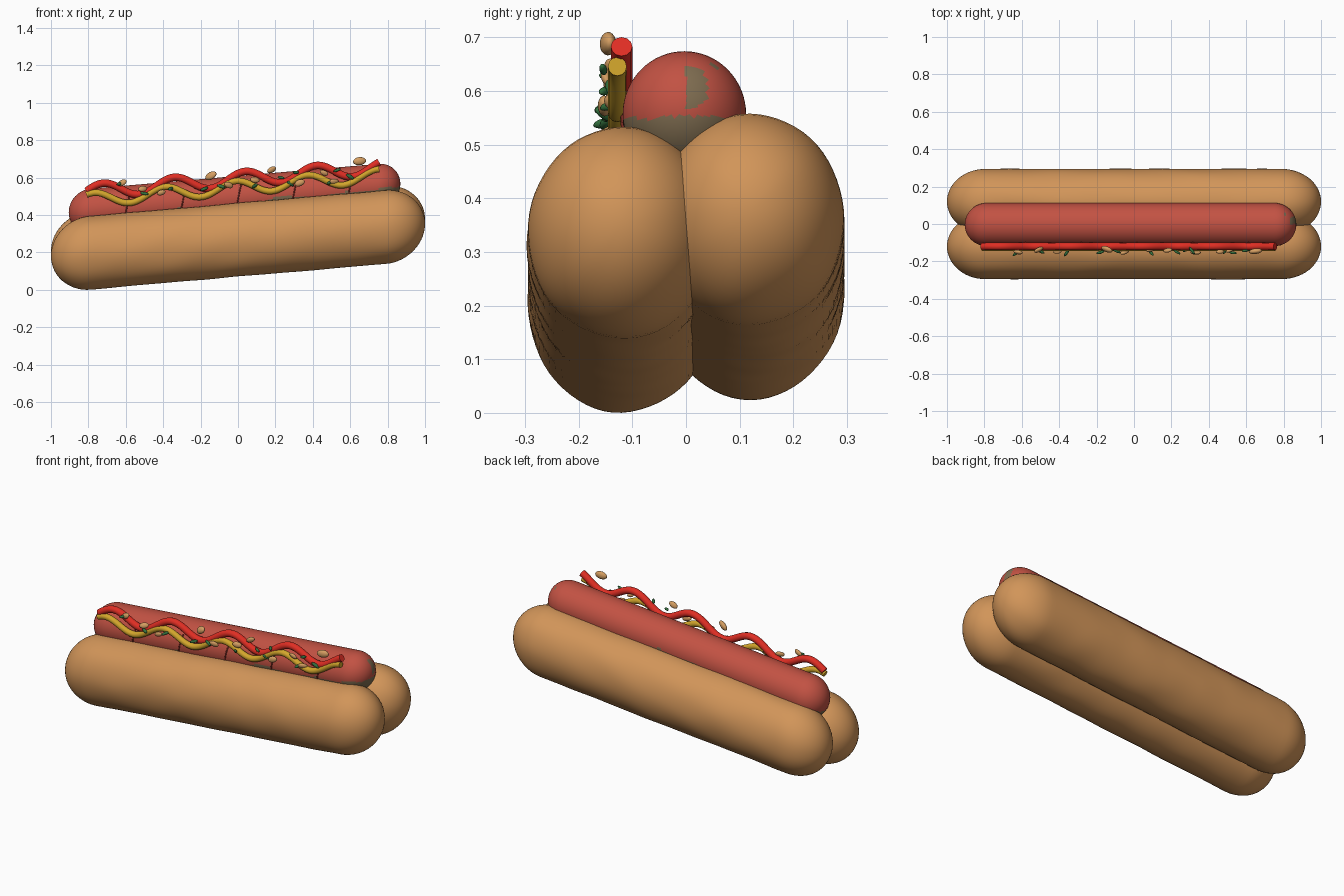
import bpy, bmesh, math, random
from mathutils import Vector, Matrix, Euler, noise

if "Cube" in bpy.data.objects:
    bpy.data.objects.remove(bpy.data.objects["Cube"])

random.seed(4)
SLOPE = 0.086  # the whole hot dog rises towards +x


def mat(name, r, g, b):
    m = bpy.data.materials.new(name)
    m.diffuse_color = (r, g, b, 1)
    m.use_nodes = True
    m.node_tree.nodes["Principled BSDF"].inputs["Base Color"].default_value = m.diffuse_color
    return m


BUN = mat("toasted bun", 0.64, 0.30, 0.10)
SAUSAGE = mat("sausage red", 0.54, 0.084, 0.056)
CHAR = mat("browned skin", 0.21, 0.15, 0.08)
GRILL = mat("grill mark", 0.25, 0.03, 0.02)
KETCHUP = mat("ketchup red", 0.74, 0.027, 0.017)
MUSTARD = mat("mustard yellow", 0.65, 0.38, 0.025)
RELISH = mat("relish green", 0.035, 0.17, 0.05)
ONION = mat("onion tan", 0.66, 0.34, 0.12)


def finish(name, bm, mats):
    bmesh.ops.recalc_face_normals(bm, faces=bm.faces)
    me = bpy.data.meshes.new(name)
    bm.to_mesh(me)
    bm.free()
    for m in mats:
        me.materials.append(m)
    for p in me.polygons:
        p.use_smooth = True
    ob = bpy.data.objects.new(name, me)
    bpy.context.collection.objects.link(ob)
    return ob


def capsule(name, x0, x1, cap, cy, cz, ry, rz, mats, wobble=0.0, rule=None):
    """Rounded bar along x, sheared up by SLOPE; rule picks a material index."""
    seg, n_cap, n_mid = 64, 14, 60
    rings = [(x0 + cap - cap * math.cos(a), math.sin(a))
             for a in (math.pi / 2 * i / n_cap for i in range(1, n_cap + 1))]
    a, b = x0 + cap, x1 - cap
    rings += [(a + (b - a) * i / n_mid, 1) for i in range(1, n_mid)]
    rings += [(x0 + x1 - x, r) for x, r in reversed(rings[:n_cap])]
    bm = bmesh.new()
    loops = []
    for x, r in rings:
        loop = []
        for k in range(seg):
            t = 2 * math.pi * k / seg
            c, s = math.cos(t), math.sin(t)
            w = r * (1 + wobble * noise.noise(Vector((x * 5, c * 1.5 + cy * 20, s * 1.5))))
            loop.append(bm.verts.new((x, cy + ry * w * c, cz + rz * w * s + SLOPE * x)))
        loops.append(loop)
    for p, q in zip(loops, loops[1:]):
        for k in range(seg):
            j = (k + 1) % seg
            bm.faces.new((p[k], p[j], q[j], q[k]))
    for loop, x in ((loops[0], x0), (loops[-1], x1)):
        tip = bm.verts.new((x, cy, cz + SLOPE * x))
        for k in range(seg):
            bm.faces.new((loop[k], loop[(k + 1) % seg], tip))
    if rule:
        for f in bm.faces:
            f.material_index = rule(f.calc_center_median())
    return finish(name, bm, mats)


# Bun halves
capsule("bun_front", -1, 1, 0.21, -0.12, 0.267, 0.175, 0.197, [BUN], 0.018)
capsule("bun_back", -1, 1, 0.21, 0.12, 0.292, 0.175, 0.197, [BUN], 0.018)

# Sausage, browned in ragged patches low down and at the right tip
SZ = 0.492


def browned(p):
    h = (p.z - SZ - SLOPE * p.x) / 0.117
    n = noise.noise(Vector((p.x * 5, p.y * 14, p.z * 14)))
    tip = p.x > 0.80 and 0 < p.y < 0.06 and h > 0.0 and n > -0.1
    return int(h + 0.5 * n < -0.28 or tip)


capsule("sausage", -0.905, 0.868, 0.117, -0.003, SZ, 0.115, 0.117,
        [SAUSAGE, CHAR], 0, browned)


def tube(name, pts, radius, material, res=4):
    cu = bpy.data.curves.new(name, "CURVE")
    cu.dimensions = "3D"
    cu.bevel_depth = radius
    cu.bevel_resolution = res
    cu.use_fill_caps = True
    sp = cu.splines.new("POLY")
    sp.points.add(len(pts) - 1)
    for q, co in zip(sp.points, pts):
        q.co = (*co, 1)
    cu.materials.append(material)
    sp.use_smooth = True
    ob = bpy.data.objects.new(name, cu)
    bpy.context.collection.objects.link(ob)


# Thin grill marks on the front of the sausage
for i in range(5):
    pts = []
    for k in range(13):
        t = math.radians(-40 + 75 * k / 12)
        x = -0.61 + 0.298 * i + 0.03 * k / 12
        pts.append((x, -0.003 - 0.115 * math.cos(t), SZ + SLOPE * x + 0.117 * math.sin(t)))
    tube(f"grill_mark_{i + 1}", pts, 0.004, GRILL, 1)


# Wavy sauce lines
def wave(name, y, z0, amp, peak, radius, material):
    pts = []
    for i in range(161):
        x = -0.81 + 1.565 * i / 160
        pts.append((x, y, z0 + 0.083 * x + amp * math.cos(2 * math.pi * (x - peak) / 0.38)))
    tube(name, pts, radius, material)


wave("ketchup", -0.120, 0.592, 0.038, 0.04, 0.020, KETCHUP)
wave("mustard", -0.128, 0.548, 0.035, -0.01, 0.0175, MUSTARD)


# Chopped toppings: (x, z, size)
def bits(name, places, y, shape, material, sub, spread):
    bm = bmesh.new()
    for x, z, s in places:
        rot = Euler((random.uniform(-0.5, 0.5), random.uniform(-0.6, 0.6),
                     random.uniform(-spread, spread))).to_matrix().to_4x4()
        m = (Matrix.Translation((x, y + random.uniform(-0.012, 0.008), z)) @ rot
             @ Matrix.Diagonal((shape[0] * s, shape[1] * s, shape[2] * s, 1)))
        bmesh.ops.create_icosphere(bm, subdivisions=sub, radius=1, matrix=m)
    finish(name, bm, [material])


bits("onion_pieces", [(-0.62, 0.572, 1), (-0.51, 0.54, 1), (-0.41, 0.52, 0.9),
                      (-0.145, 0.61, 1.3), (-0.05, 0.56, 1), (0.09, 0.588, 1),
                      (0.18, 0.642, 1), (0.33, 0.572, 1.1), (0.46, 0.625, 0.9),
                      (0.515, 0.578, 1), (0.65, 0.688, 1.35)],
     -0.142, (0.026, 0.011, 0.016), ONION, 3, 0.6)
bits("relish_pieces", [(-0.63, 0.568, 1), (-0.5, 0.515, 1), (-0.36, 0.54, 1),
                       (-0.18, 0.54, 1), (-0.09, 0.553, 1), (0.09, 0.556, 1),
                       (0.23, 0.60, 0.9), (0.31, 0.628, 1), (0.28, 0.567, 1),
                       (0.49, 0.573, 1), (0.6, 0.605, 1.1), (0.53, 0.64, 0.9)],
     -0.145, (0.024, 0.008, 0.009), RELISH, 2, 1.0)
